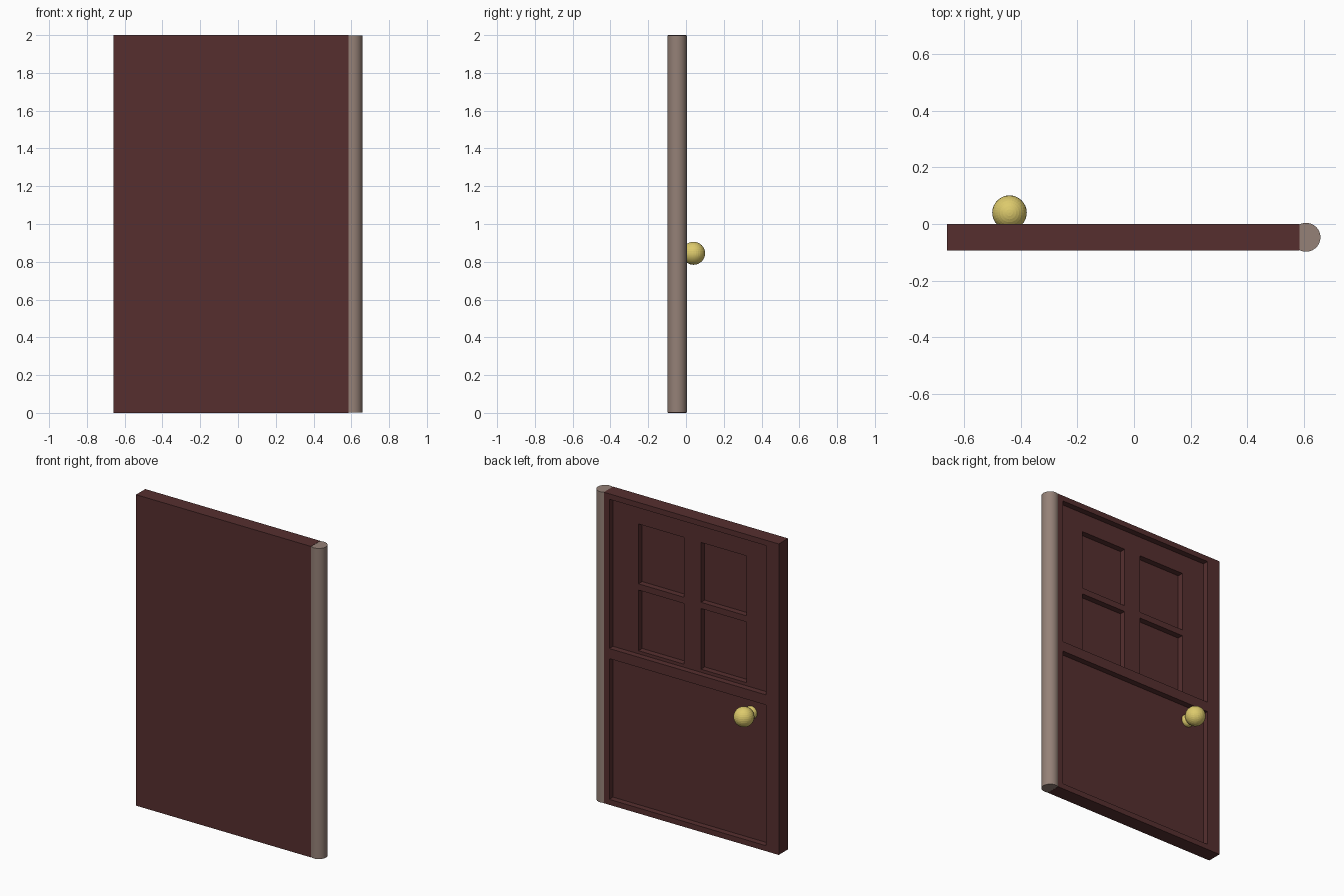
import bpy

cube = bpy.data.objects.get("Cube")
if cube:
    bpy.data.objects.remove(cube, do_unlink=True)


def material(name, rgb):
    mat = bpy.data.materials.new(name)
    mat.use_nodes = True
    mat.diffuse_color = (*rgb, 1)
    mat.node_tree.nodes["Principled BSDF"].inputs["Base Color"].default_value = (*rgb, 1)
    return mat


wood = material("dark red wood", (0.093, 0.028, 0.028))
hinge_brown = material("hinge brown", (0.300, 0.220, 0.185))
brass = material("brass", (0.72, 0.59, 0.15))


def box(name, x, y, z):
    """Box spanning the given (low, high) pairs."""
    spans = (x, y, z)
    bpy.ops.mesh.primitive_cube_add(size=1, location=[(a + b) / 2 for a, b in spans])
    obj = bpy.context.object
    obj.name = name
    obj.scale = [b - a for a, b in spans]
    bpy.ops.object.transform_apply(location=False, rotation=False, scale=True)
    obj.data.materials.append(wood)
    return obj


def carve(target, x, z, depth):
    """Cut a rectangular recess into the back face of the target."""
    cutter = box("recess_cutter", x, (-depth, 0.2), z)
    cutter.hide_render = True
    mod = target.modifiers.new("recess", "BOOLEAN")
    mod.operation = "DIFFERENCE"
    mod.solver = "EXACT"
    mod.object = cutter
    bpy.context.view_layer.objects.active = target
    bpy.ops.object.modifier_apply(modifier=mod.name)
    bpy.data.objects.remove(cutter, do_unlink=True)


# Door slab with an upper and a lower recessed panel, leaving a rail between
door = box("door_slab", (-0.66, 0.585), (-0.094, 0), (0, 2))
PANEL_X = (-0.568, 0.546)
for panel_z in ((0.035, 0.94), (1.005, 1.965)):
    carve(door, PANEL_X, panel_z, 0.038)

# Four deeper panes in the upper panel
for pane_x in ((-0.405, -0.08), (0.04, 0.365)):
    for pane_z in ((1.025, 1.415), (1.455, 1.84)):
        carve(door, pane_x, pane_z, 0.076)

# Round hinge post along the left edge
bpy.ops.mesh.primitive_cylinder_add(vertices=32, radius=0.051, depth=1.998,
                                    location=(0.608, -0.047, 1))
post = bpy.context.object
post.name = "hinge_post"
post.data.materials.append(hinge_brown)
bpy.ops.object.shade_smooth_by_angle()

# Knob and its smaller base, both faceted spheres
for name, radius, y in (("knob", 0.061, 0.04), ("knob_base", 0.04, -0.034)):
    bpy.ops.mesh.primitive_uv_sphere_add(segments=32, ring_count=16, radius=radius,
                                         location=(-0.44, y, 0.845))
    ball = bpy.context.object
    ball.name = name
    ball.data.materials.append(brass)
